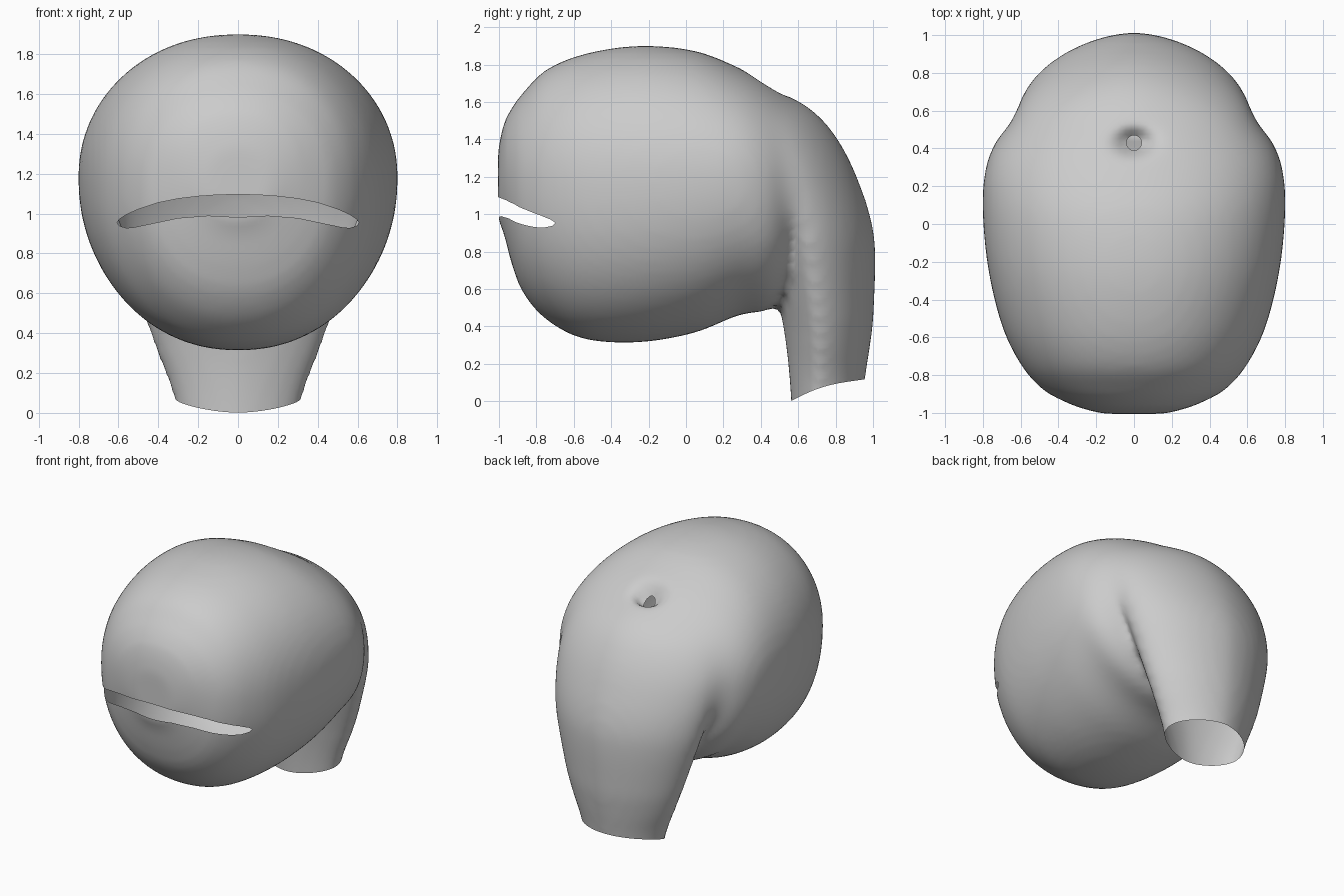
import bpy, bmesh, math
from mathutils import Vector
from mathutils.bvhtree import BVHTree

cube = bpy.data.objects.get("Cube")
if cube:
    bpy.data.objects.remove(cube)

skin = bpy.data.materials.new("plain_grey")
skin.use_nodes = True
skin.diffuse_color = (0.6, 0.6, 0.6, 1)
skin.node_tree.nodes["Principled BSDF"].inputs["Base Color"].default_value = (0.6, 0.6, 0.6, 1)


def signed_pow(v, e):
    return math.copysign(abs(v) ** e, v)


def smooth_rows(rows, steps=5):
    """Fill in rows along a smooth curve through the given ones."""
    pts = [Vector(r) for r in rows]
    pts = [pts[0] * 2 - pts[1]] + pts + [pts[-1] * 2 - pts[-2]]
    out = []
    for a, b, c, d in zip(pts, pts[1:], pts[2:], pts[3:]):
        for k in range(steps):
            t = k / steps
            out.append(b + (c - a) * (t / 2) + (a * 2 - b * 5 + c * 4 - d) * (t * t / 2)
                       + (b * 3 - a - c * 3 + d) * (t ** 3 / 2))
    return out + [pts[-2]]


def loft(bm, rows, place, mid, power, sides=64):
    """Closed loft of lopsided ovals; each row is (station, low, high, half width)."""
    rings = []
    for s, lo, hi, w in smooth_rows(rows):
        c = lo + (hi - lo) * mid
        ring = []
        for i in range(sides):
            a = math.tau * i / sides
            v = signed_pow(math.sin(a), 2 / power)
            h = c + v * ((hi - c) if v > 0 else (c - lo))
            ring.append(bm.verts.new(place(w * signed_pow(math.cos(a), 2 / power), s, h)))
        rings.append(ring)
    for r0, r1 in zip(rings, rings[1:]):
        for i in range(sides):
            j = (i + 1) % sides
            bm.faces.new((r0[i], r0[j], r1[j], r1[i]))
    bm.faces.new(rings[0])
    bm.faces.new(rings[-1])


def new_object(name, bm):
    bmesh.ops.recalc_face_normals(bm, faces=bm.faces[:])
    mesh = bpy.data.meshes.new(name)
    bm.to_mesh(mesh)
    bm.free()
    obj = bpy.data.objects.new(name, mesh)
    bpy.context.collection.objects.link(obj)
    return obj


def apply_modifier(obj, kind, **settings):
    mod = obj.modifiers.new(kind.lower(), kind)
    for key, value in settings.items():
        setattr(mod, key, value)
    bpy.context.view_layer.objects.active = obj
    bpy.ops.object.modifier_apply(modifier=mod.name)


# Head: ovals stacked from the face to the back of the skull
bm = bmesh.new()
loft(bm, [(-1.005, .97, 1.34, .16), (-.975, .9, 1.48, .28), (-.93, .73, 1.57, .39),
          (-.87, .58, 1.65, .49), (-.75, .44, 1.77, .595), (-.55, .335, 1.855, .695),
          (-.26, .315, 1.9, .768), (.04, .365, 1.875, .8), (.28, .46, 1.785, .79),
          (.44, .49, 1.7, .735), (.55, .58, 1.62, .62), (.66, .78, 1.5, .42)],
     lambda x, s, h: (x, s, h), .54, 2.15)
# Neck: ovals stacked from below the rim up into the skull
loft(bm, [(-.15, .57, .93, .28), (.1, .555, .955, .335), (.3, .535, .985, .405),
          (.5, .5, 1.005, .475), (.9, .4, 1.005, .59), (1.23, .25, .905, .65),
          (1.46, .1, .775, .62), (1.59, 0, .635, .52), (1.65, 0, .5, .35)],
     lambda x, s, h: (x, h, s), .4, 1.72)
head = new_object("head_and_neck", bm)
head.data.materials.append(skin)
apply_modifier(head, "REMESH", mode="VOXEL", voxel_size=.03)
apply_modifier(head, "SMOOTH", factor=.5, iterations=6)

# Melt the neck into the skull above the side creases
blend = head.vertex_groups.new(name="blend")
for v in head.data.vertices:
    weight = min(1, max(0, (v.co.z - .85) / .3)) * min(1, max(0, (v.co.y - .2) / .2))
    if weight > 0:
        blend.add([v.index], weight, "REPLACE")
apply_modifier(head, "SMOOTH", factor=.5, iterations=40, vertex_group="blend")
head.vertex_groups.clear()

# Dent around the blowhole
for v in head.data.vertices:
    if v.co.z > 1.2:
        d = ((v.co.x / .06) ** 2 + ((v.co.y - .435) / .042) ** 2) / 2
        v.co.z -= .12 * math.exp(-d)

# Cutters for the mouth slit and the blowhole
bm = bmesh.new()
half = [(.1, 1.094), (.2, 1.087), (.3, 1.075), (.4, 1.055), (.5, 1.022), (.56, .995), (.595, .972),
        (.607, .955), (.595, .938), (.56, .928), (.52, .932), (.42, .953), (.3, .978), (.15, .99)]
outline = [(0, 1.096)] + half + [(0, .982)] + [(-x, z) for x, z in reversed(half)]
slit = bm.faces.new([bm.verts.new((x, -1.3, z)) for x, z in outline])
side = bmesh.ops.extrude_face_region(bm, geom=[slit])
bmesh.ops.translate(bm, vec=(0, .85, 0), verts=[g for g in side["geom"] if isinstance(g, bmesh.types.BMVert)])
hole = bmesh.ops.create_cone(bm, cap_ends=True, segments=20, radius1=.04, radius2=.04, depth=.8)
bmesh.ops.translate(bm, vec=(0, .43, 1.6), verts=hole["verts"])
cutter = new_object("opening_cutter", bm)
cutter.hide_render = True

bm = bmesh.new()
bm.from_mesh(head.data)
surface = BVHTree.FromBMesh(bm)
bm.free()
apply_modifier(head, "BOOLEAN", object=cutter, operation="DIFFERENCE", solver="EXACT")
bpy.data.objects.remove(cutter)

# Keep only the outer skin, and trim the neck to its sloping, bowed open rim
bm = bmesh.new()
bm.from_mesh(head.data)
inner = [f for f in bm.faces if surface.find_nearest(f.calc_center_median())[3] > .012]
bmesh.ops.delete(bm, geom=inner, context="FACES")
bmesh.ops.bisect_plane(bm, geom=bm.verts[:] + bm.edges[:] + bm.faces[:], plane_co=(0, .56, 0),
                       plane_no=Vector((0, -.3, 1)), clear_inner=True)
for v in bm.verts:
    if v.co.z < .3 and .56 < v.co.y < .95:
        v.co.z += .03 * math.sin(math.pi * (v.co.y - .56) / .39) * (1 - v.co.z / .3)
for f in bm.faces:
    f.smooth = True
    f.material_index = 0
bm.to_mesh(head.data)
bm.free()
